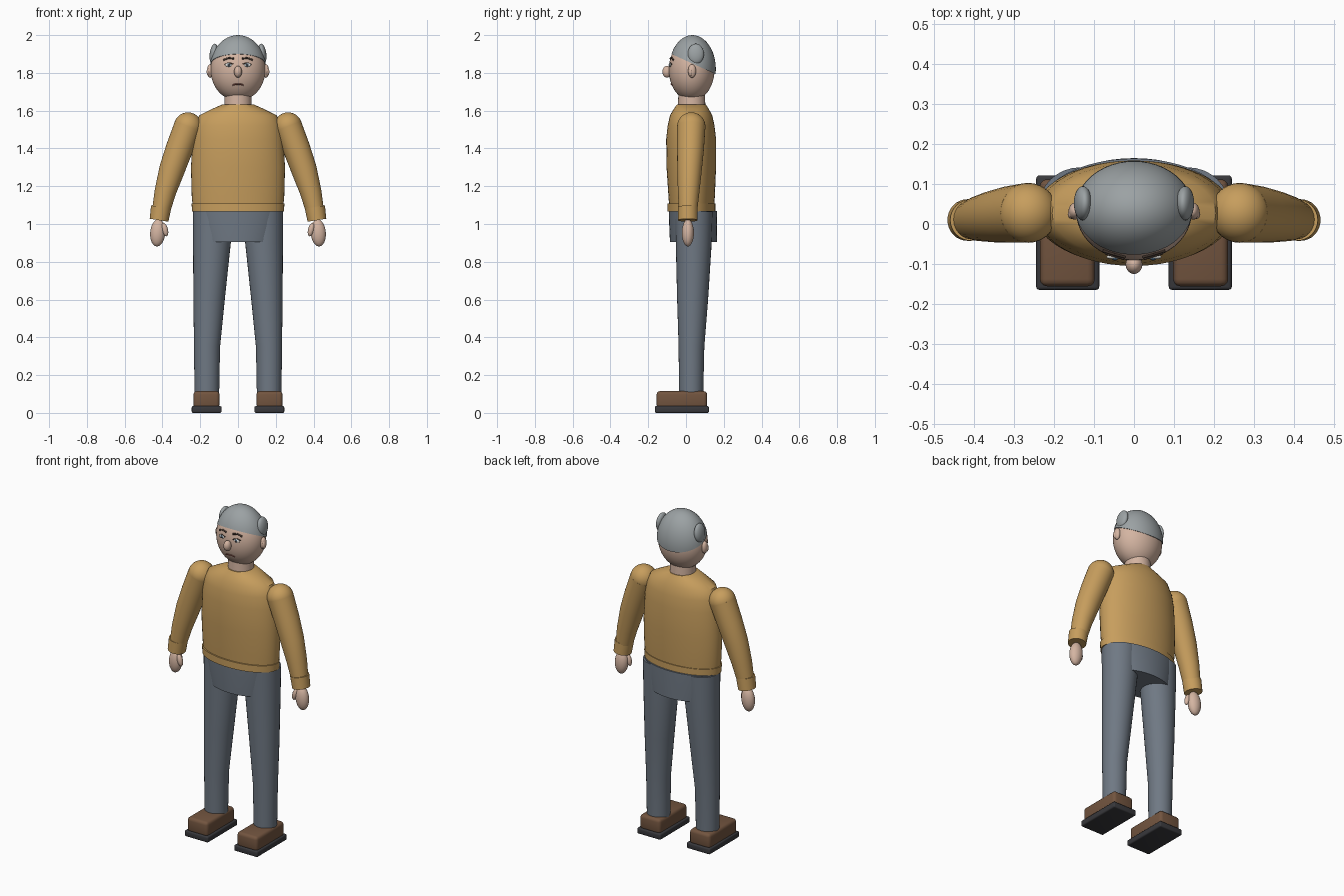
import bpy, bmesh, math
from mathutils import Vector, Matrix

cube = bpy.data.objects.get("Cube")
if cube:
    bpy.data.objects.remove(cube)


def material(name, r, g, b):
    m = bpy.data.materials.new(name)
    m.use_nodes = True
    m.diffuse_color = (r, g, b, 1)
    node = m.node_tree.nodes["Principled BSDF"]
    node.inputs["Base Color"].default_value = (r, g, b, 1)
    node.inputs["Roughness"].default_value = 0.8
    return m


SKIN = material("skin", 0.66, 0.46, 0.36)
HAIR = material("grey hair", 0.33, 0.36, 0.37)
WOOL = material("mustard wool", 0.57, 0.34, 0.11)
CLOTH = material("slate cloth", 0.16, 0.19, 0.23)
LEATHER = material("brown leather", 0.17, 0.09, 0.05)
RUBBER = material("dark rubber", 0.04, 0.04, 0.045)
WHITE = material("eye white", 0.75, 0.74, 0.7)
IRIS = material("blue iris", 0.07, 0.14, 0.22)
DARK = material("dark brown", 0.06, 0.04, 0.03)
LIP = material("lip", 0.25, 0.09, 0.07)


def finish(name, bm, mat, angle=40):
    bmesh.ops.recalc_face_normals(bm, faces=bm.faces)
    mesh = bpy.data.meshes.new(name)
    bm.to_mesh(mesh)
    bm.free()
    mesh.materials.append(mat)
    ob = bpy.data.objects.new(name, mesh)
    bpy.context.collection.objects.link(ob)
    bpy.ops.object.select_all(action="DESELECT")
    bpy.context.view_layer.objects.active = ob
    ob.select_set(True)
    bpy.ops.object.shade_smooth_by_angle(angle=math.radians(angle))
    return ob


def ball(name, centre, radii, mat, tilt=0, cut=None, seg=32):
    """Ellipsoid, turned about y by tilt; cut keeps what lies above a plane."""
    bm = bmesh.new()
    bmesh.ops.create_uvsphere(bm, u_segments=seg, v_segments=seg // 2, radius=1)
    turn = Matrix.Rotation(tilt, 4, "Y")
    bm.transform(Matrix.Translation(centre) @ turn @ Matrix.Diagonal((*radii, 1)))
    if cut:
        res = bmesh.ops.bisect_plane(bm, geom=bm.verts[:] + bm.edges[:] + bm.faces[:],
                                     plane_co=cut[0], plane_no=cut[1], clear_inner=True)
        rim = [e for e in res["geom_cut"] if isinstance(e, bmesh.types.BMEdge)]
        bmesh.ops.contextual_create(bm, geom=rim)
    return finish(name, bm, mat)


def loft(name, rings, mat, follow=False, seg=32, angle=40):
    """Skin over elliptical rings (x, y, z, rx, ry), level or square to the path."""
    bm = bmesh.new()
    pts = [Vector(r[:3]) for r in rings]
    loops = []
    for i, (p, r) in enumerate(zip(pts, rings)):
        u, v = Vector((1, 0, 0)), Vector((0, 1, 0))
        if follow:
            d = (pts[min(i + 1, len(pts) - 1)] - pts[max(i - 1, 0)]).normalized()
            u = v.cross(d).normalized()
            v = d.cross(u)
        loops.append([bm.verts.new(p + u * r[3] * math.cos(a) + v * r[4] * math.sin(a))
                      for a in (math.tau * k / seg for k in range(seg))])
    for a, b in zip(loops, loops[1:]):
        for k in range(seg):
            n = (k + 1) % seg
            bm.faces.new((a[k], a[n], b[n], b[k]))
    bm.faces.new(loops[0])
    bm.faces.new(loops[-1])
    return finish(name, bm, mat, angle)


def box(name, lo, hi, bevel, mat):
    bm = bmesh.new()
    bmesh.ops.create_cube(bm, size=1)
    lo, hi = Vector(lo), Vector(hi)
    bm.transform(Matrix.Translation((lo + hi) / 2) @ Matrix.Diagonal((*(hi - lo), 1)))
    bmesh.ops.bevel(bm, geom=bm.edges[:], offset=bevel, segments=3, profile=0.5, affect="EDGES")
    return finish(name, bm, mat)


HEAD, HEAD_R = Vector((0, 0.03, 1.817)), Vector((0.145, 0.121, 0.165))


def face_point(x, z, lift=0):
    """Point on the front of the head."""
    k = 1 - (x / HEAD_R.x) ** 2 - ((z - HEAD.z) / HEAD_R.z) ** 2
    return Vector((x, HEAD.y - HEAD_R.y * math.sqrt(max(k, 0)) - lift, z))


def stroke(name, points, r, mat):
    """Thin painted line lying on the face."""
    rings = [(*face_point(x, z), r, r) for x, z in points]
    bm = bmesh.new()
    for a, b in zip(rings, rings[1:]):
        p, q = Vector(a[:3]), Vector(b[:3])
        rot = (q - p).to_track_quat("Z", "Y").to_matrix().to_4x4()
        bmesh.ops.create_cone(bm, cap_ends=True, segments=10, radius1=r, radius2=r,
                              depth=(q - p).length + r, matrix=Matrix.Translation((p + q) / 2) @ rot)
    return finish(name, bm, mat)


# Head, neck and hair
ball("head", HEAD, HEAD_R, SKIN, seg=48)
loft("neck", [(0, 0.03, 1.58, 0.074, 0.074), (0, 0.03, 1.70, 0.07, 0.07)], SKIN)
ball("nose", (0, -0.101, 1.806), (0.021, 0.024, 0.031), SKIN)
ball("hair_cap", (0, 0.034, 1.82), (0.149, 0.124, 0.18), HAIR, seg=48,
     cut=((0, 0.0325, 1.85), (0, 0.455, 1)))
stroke("mouth", [(-0.027, 1.736), (-0.012, 1.741), (0.012, 1.741), (0.027, 1.736)], 0.004, LIP)

# Sweater body with hem band, and the hips
loft("sweater", [(0, 0.03, 1.07, 0.238, 0.118), (0, 0.03, 1.15, 0.245, 0.123),
                 (0, 0.028, 1.30, 0.249, 0.131), (0, 0.027, 1.45, 0.24, 0.132),
                 (0, 0.027, 1.52, 0.228, 0.124), (0, 0.027, 1.575, 0.205, 0.112),
                 (0, 0.028, 1.61, 0.135, 0.092), (0, 0.029, 1.632, 0.085, 0.077)], WOOL, seg=48)
loft("sweater_hem", [(0, 0.028, 1.066, 0.243, 0.127), (0, 0.028, 1.108, 0.246, 0.127)], WOOL, seg=48)
loft("hips", [(0, 0.04, 0.905, 0.2, 0.125), (0, 0.038, 1.0, 0.225, 0.127),
              (0, 0.037, 1.07, 0.238, 0.127)], CLOTH, seg=48)

for s, side in ((1, "left"), (-1, "right")):
    # Side hair and ears
    ball(side + "_hair_tuft", (s * 0.128, 0.052, 1.90), (0.022, 0.043, 0.055), HAIR, tilt=-s * 0.12)
    ball(side + "_ear", (s * 0.148, 0.032, 1.81), (0.016, 0.021, 0.036), SKIN)
    ball(side + "_ear_lobe", (s * 0.157, 0.024, 1.806), (0.009, 0.011, 0.022), SKIN)

    # Eyes and brows
    ball(side + "_eye", face_point(s * 0.048, 1.842), (0.021, 0.006, 0.01), WHITE)
    ball(side + "_iris", face_point(s * 0.048, 1.842, 0.003), (0.009, 0.005, 0.009), IRIS)
    ball(side + "_pupil", face_point(s * 0.048, 1.842, 0.006), (0.005, 0.003, 0.005), DARK)
    stroke(side + "_eyelid", [(s * 0.027, 1.846), (s * 0.048, 1.853), (s * 0.07, 1.845)], 0.003, DARK)
    stroke(side + "_brow", [(s * 0.024, 1.876), (s * 0.05, 1.879), (s * 0.074, 1.869)], 0.005, DARK)

    # Sleeve, cuff and hand
    ball(side + "_shoulder", (s * 0.265, 0.028, 1.517), (0.074, 0.075, 0.074), WOOL)
    loft(side + "_sleeve", [(s * 0.265, 0.028, 1.517, 0.074, 0.075), (s * 0.31, 0.024, 1.40, 0.072, 0.071),
                            (s * 0.349, 0.019, 1.29, 0.068, 0.065), (s * 0.385, 0.014, 1.17, 0.057, 0.057),
                            (s * 0.412, 0.01, 1.05, 0.046, 0.047)], WOOL, follow=True)
    loft(side + "_cuff", [(s * 0.407, 0.01, 1.09, 0.054, 0.052),
                          (s * 0.418, 0.01, 1.02, 0.05, 0.052)], WOOL, follow=True)
    ball(side + "_hand", (s * 0.425, 0.01, 0.953), (0.04, 0.032, 0.072), SKIN, tilt=-s * 0.08)
    ball(side + "_thumb", (s * 0.387, -0.004, 0.97), (0.016, 0.016, 0.036), SKIN, tilt=s * 0.25)

    # Trouser leg
    loft(side + "_leg", [(s * 0.165, 0.027, 0.09, 0.065, 0.064), (s * 0.164, 0.029, 0.35, 0.069, 0.068),
                         (s * 0.153, 0.035, 0.6, 0.083, 0.082), (s * 0.138, 0.041, 0.9, 0.1, 0.095),
                         (s * 0.134, 0.042, 1.065, 0.105, 0.1)], CLOTH)

    # Shoe
    x0, x1 = sorted((s * 0.098, s * 0.236))
    box(side + "_shoe", (x0, -0.156, 0.025), (x1, 0.112, 0.115), 0.018, LEATHER)
    x0, x1 = sorted((s * 0.087, s * 0.245))
    box(side + "_sole", (x0, -0.165, 0), (x1, 0.122, 0.036), 0.008, RUBBER)
